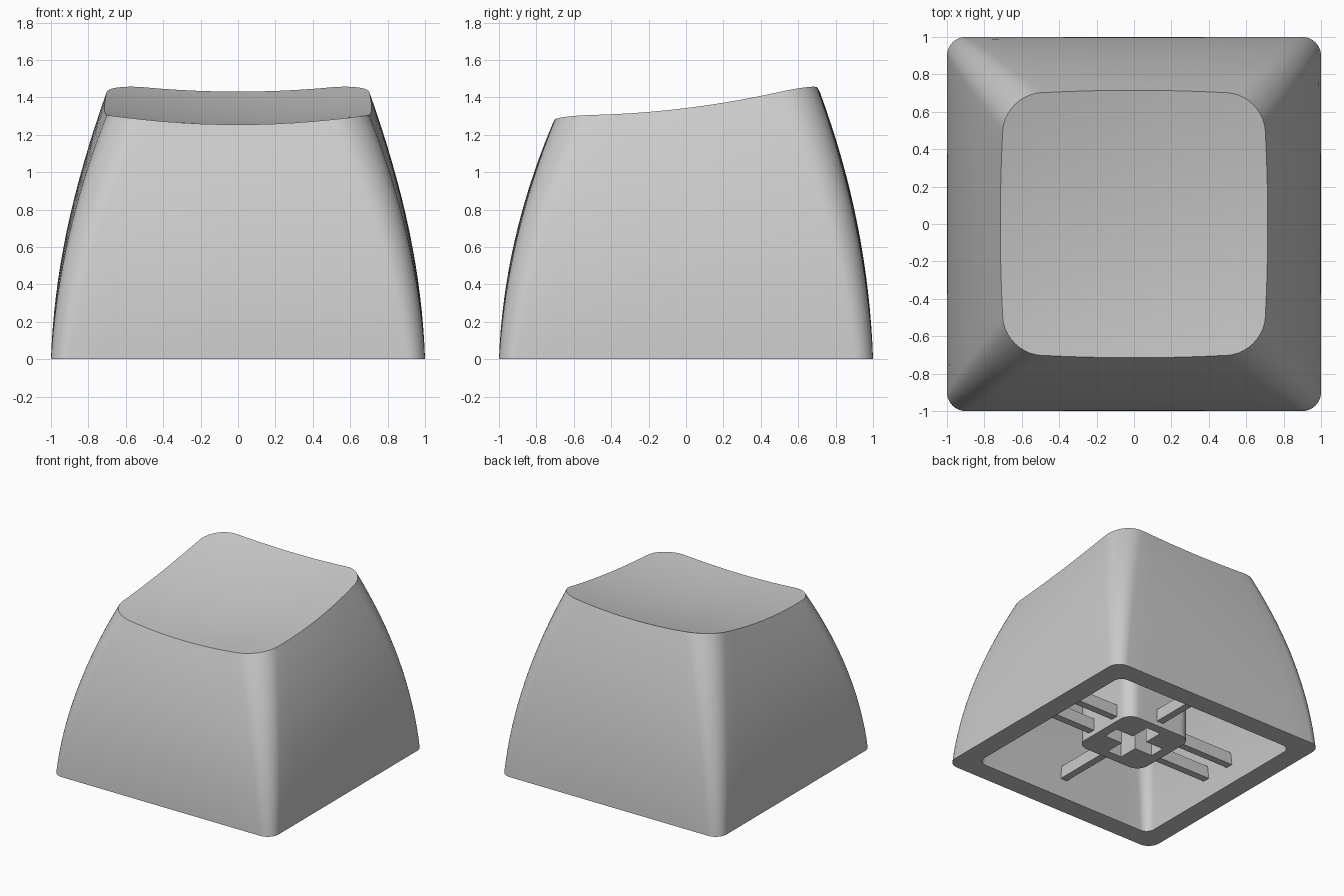
import bpy, bmesh, math
from mathutils import Vector

cube = bpy.data.objects.get("Cube")
if cube:
    bpy.data.objects.remove(cube, do_unlink=True)

# One grey plastic for the whole cap
grey = bpy.data.materials.new("grey_plastic")
grey.use_nodes = True
COLOR = (0.6, 0.6, 0.6, 1)
grey.diffuse_color = COLOR
grey.node_tree.nodes["Principled BSDF"].inputs["Base Color"].default_value = COLOR


def make_object(name, bm):
    bmesh.ops.recalc_face_normals(bm, faces=bm.faces)
    mesh = bpy.data.meshes.new(name)
    bm.to_mesh(mesh)
    bm.free()
    mesh.materials.append(grey)
    obj = bpy.data.objects.new(name, mesh)
    bpy.context.collection.objects.link(obj)
    return obj


def smooth(obj):
    bpy.ops.object.select_all(action="DESELECT")
    obj.select_set(True)
    bpy.context.view_layer.objects.active = obj
    bpy.ops.object.shade_smooth_by_angle(angle=math.radians(30))


def section(half, radius, bow=0, arc=10, edge=10):
    """Rounded square outline whose sides swell outward by the bow factor."""
    points = []
    core = half - radius
    for quarter in range(4):
        turn = quarter * math.pi / 2
        local = [(half, core * (2 * i / edge - 1)) for i in range(edge)]
        for i in range(arc):
            a = math.pi / 2 * i / arc
            local.append((core + radius * math.cos(a), core + radius * math.sin(a)))
        for x, y in local:
            sx = x * (1 + bow * (1 - (y / half) ** 2))
            sy = y * (1 + bow * (1 - (x / half) ** 2))
            points.append((sx * math.cos(turn) - sy * math.sin(turn),
                           sx * math.sin(turn) + sy * math.cos(turn)))
    return points


def dish(x, y):
    """Tilted, bowl-shaped top surface."""
    return 1.288 + 0.123 * y + 0.107 * (x * x + y * y)


def bridge(bm, a, b):
    for i in range(len(a)):
        j = (i + 1) % len(a)
        bm.faces.new((a[i], a[j], b[j], b[i]))


def shell(bm, low, high, low_r, high_r, bow, drop, levels=16, rings=8):
    """Curved tapering wall closed by a dished roof; returns its bottom ring."""
    rim = section(high, high_r, bow)
    loops = []
    for k in range(levels + 1):
        t = k / levels
        lean = 0.27 * t + 0.73 * t * t
        outline = section(low + (high - low) * lean,
                          low_r + (high_r - low_r) * t, bow * t)
        loops.append([bm.verts.new((x, y, t * (dish(*top) - drop)))
                      for (x, y), top in zip(outline, rim)])
    for k in range(1, rings):
        s = 1 - k / rings
        loops.append([bm.verts.new((x * s, y * s, dish(x * s, y * s) - drop))
                      for x, y in rim])
    for a, b in zip(loops, loops[1:]):
        bridge(bm, a, b)
    centre = bm.verts.new((0, 0, dish(0, 0) - drop))
    last = loops[-1]
    for i in range(len(last)):
        bm.faces.new((last[i], last[(i + 1) % len(last)], centre))
    return loops[0]


# Hollow cap body: outer skin, inner skin and flat bottom rim
bm = bmesh.new()
outer = shell(bm, 1.0, 0.69, 0.10, 0.19, 0.036, 0)
inner = shell(bm, 0.835, 0.55, 0.07, 0.12, 0.02, 0.17)
bridge(bm, outer, inner)
smooth(make_object("cap_body", bm))


def prism(name, outline, z0, z1):
    bm = bmesh.new()
    low = [bm.verts.new((x, y, z0)) for x, y in outline]
    high = [bm.verts.new((x, y, z1)) for x, y in outline]
    bridge(bm, low, high)
    bm.faces.new(low)
    bm.faces.new(high)
    return make_object(name, bm)


def box(name, x0, x1, y0, y1, z0, z1):
    return prism(name, [(x0, y0), (x1, y0), (x1, y1), (x0, y1)], z0, z1)


# Mounting post with a cross-shaped socket
SLOT, ARM = 0.065, 0.228
post = prism("mounting_post", section(0.306, 0.1), 0.11, 1.2)
cross = []
for q in range(4):
    turn = q * math.pi / 2
    c, s = round(math.cos(turn)), round(math.sin(turn))
    for x, y in ((ARM, -SLOT), (ARM, SLOT), (SLOT, SLOT)):
        cross.append((x * c - y * s, x * s + y * c))
cutter = prism("socket_cutter", cross, 0, 0.6)
cutter.hide_render = True
cutter.hide_set(True)
cut = post.modifiers.new("socket", "BOOLEAN")
cut.object = cutter
cut.solver = "EXACT"
bpy.context.view_layer.objects.active = post
bpy.ops.object.modifier_apply(modifier=cut.name)
bpy.data.objects.remove(cutter, do_unlink=True)
smooth(post)

# Ribs joining the post to the walls
for side, sign in (("left", 1), ("right", -1)):
    for place, y in (("front", -0.135), ("back", 0.135)):
        box(f"{side}_{place}_rib", sign * 0.29, sign * 0.84,
            y - 0.03, y + 0.03, 0.15, 0.25)
for place, sign in (("front", -1), ("back", 1)):
    box(f"{place}_rib", -0.03, 0.03, sign * 0.29, sign * 0.84, 0.15, 0.25)
